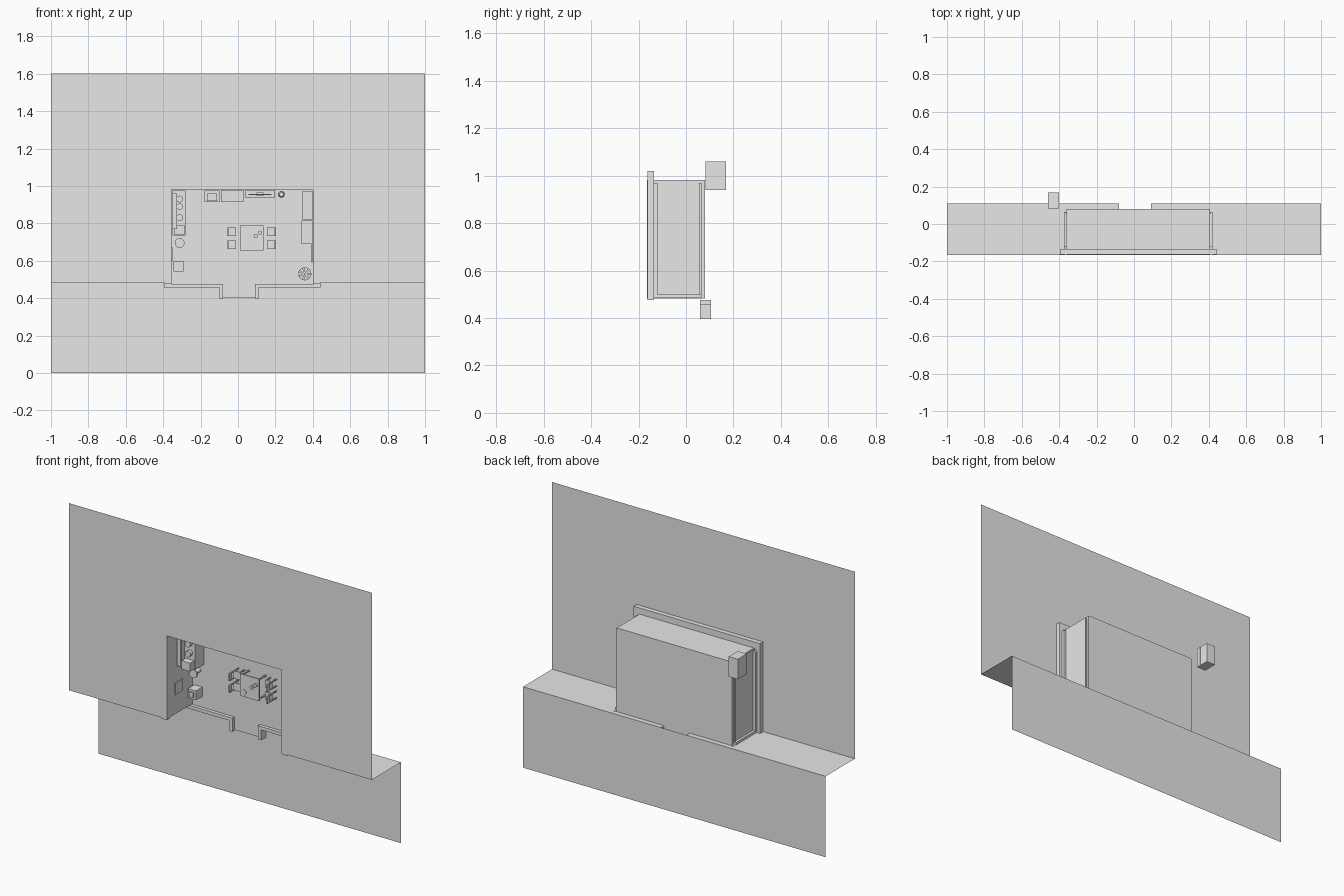
import bpy, bmesh, math
from mathutils import Matrix

cube = bpy.data.objects.get("Cube")
if cube:
    bpy.data.objects.remove(cube, do_unlink=True)

grey = bpy.data.materials.new("plain grey")
grey.use_nodes = True
grey.diffuse_color = (0.8, 0.8, 0.8, 1)
grey.node_tree.nodes["Principled BSDF"].inputs["Base Color"].default_value = (0.8, 0.8, 0.8, 1)

FLOOR = 0.08     # y of the room floor; furniture rises towards -y
FRONT = -0.165   # y of the upper sheet
BACK = 0.11      # y of the lower sheet
LEDGE = 0.483    # z of the step between the sheets


def finish(name, bm):
    mesh = bpy.data.meshes.new(name)
    bm.to_mesh(mesh)
    bm.free()
    mesh.materials.append(grey)
    obj = bpy.data.objects.new(name, mesh)
    bpy.context.collection.objects.link(obj)
    return obj


def sheet(name, outline):
    bm = bmesh.new()
    bm.faces.new([bm.verts.new(p) for p in outline])
    return finish(name, bm)


def box(name, x, y, z, turn=0):
    """Box from (low, high) pairs, turned about the y axis."""
    bm = bmesh.new()
    size = [abs(b - a) for a, b in (x, y, z)]
    mid = [(a + b) / 2 for a, b in (x, y, z)]
    bmesh.ops.create_cube(bm, size=1, matrix=Matrix.Translation(mid)
                          @ Matrix.Rotation(turn, 4, 'Y') @ Matrix.Diagonal((*size, 1)))
    return finish(name, bm)


def item(name, x, z, low, high, turn=0):
    """Box standing on the floor, between two heights."""
    return box(name, x, (FLOOR - high, FLOOR - low), z, turn)


def drum(name, x, z, low, high, r1, r2=None, sides=16):
    bm = bmesh.new()
    bmesh.ops.create_cone(bm, cap_ends=True, segments=sides, radius1=r1,
                          radius2=r1 if r2 is None else r2, depth=high - low,
                          matrix=Matrix.Translation((x, FLOOR - (low + high) / 2, z))
                          @ Matrix.Rotation(math.pi / 2, 4, 'X'))
    return finish(name, bm)


# Large stepped backdrop with the room opening
L, R, TOP = -0.355, 0.4, 0.98
sheet("upper_sheet", [(x, FRONT, z) for x, z in (
    (-1, LEDGE), (L, LEDGE), (L, TOP), (R, TOP), (R, LEDGE), (1, LEDGE), (1, 1.6), (-1, 1.6))])
sheet("lower_sheet", [(x, BACK, z) for x, z in ((-1, 0), (1, 0), (1, LEDGE), (-1, LEDGE))])
for side, edge, gap, door in (("right", -1, -0.37, -0.08), ("left", 1, 0.42, 0.09)):
    sheet(side + "_ledge", [(x, y, LEDGE) for x, y in (
        (edge, FRONT), (gap, FRONT), (gap, FLOOR), (door, FLOOR), (door, BACK), (edge, BACK))][::-edge])

# Room shell: floor, far wall, side walls with footings and rim
sheet("room_floor", [(x, FLOOR, z) for x, z in (
    (L, 0.46), (-0.1, 0.46), (-0.1, 0.4), (0.11, 0.4), (0.11, 0.46), (R, 0.46), (R, TOP), (L, TOP))])
box("far_wall", (L, R), (FRONT, FLOOR), (TOP, TOP + 0.003))
box("far_rim", (-0.395, 0.44), (FRONT + 0.002, -0.135), (TOP, 1.02))
for side, inner, s, out in (("right", L, -1, -0.395), ("left", R, 1, 0.44)):
    def span(a, b):
        return sorted((inner + s * a, inner + s * b))
    box(side + "_wall", span(0, 0.005), (FRONT, FLOOR), (LEDGE, TOP))
    box(side + "_rim", sorted((inner, out)), (FRONT + 0.002, -0.135), (0.476, 1.02))
    box(side + "_footing", span(0, 0.02), (-0.135, 0.065), (0.485, 0.5))
    box(side + "_post", span(0, 0.02), (-0.135, -0.12), (0.5, 0.97))
    box(side + "_skirting", span(0, 0.012), (0.055, 0.065), (0.5, 0.97))

# Low front wall with the entrance recess
for side, far, near in (("right", -0.395, -0.1), ("left", 0.44, 0.11)):
    inward = near + (0.02 if near < 0 else -0.02)
    box(side + "_low_wall", sorted((far, near)), (0.06, 0.105), (0.457, 0.477))
    box(side + "_entrance_wall", sorted((near, inward)), (0.06, 0.105), (0.395, 0.477))

# Outdoor unit behind the far corner
box("outdoor_unit", (-0.46, -0.4), (0.083, 0.168), (0.94, 1.06))
box("outdoor_unit_band", (-0.461, -0.399), (0.107, 0.111), (0.94, 1.06))

# Dining table with things on it
tx, tz = 0.073, 0.722
item("table_top", (tx - 0.063, tx + 0.063), (tz - 0.066, tz + 0.066), 0.068, 0.075)
for sx in (-1, 1):
    for sz in (-1, 1):
        x, z = tx + sx * 0.055, tz + sz * 0.058
        item("table_leg", (x - 0.004, x + 0.004), (z - 0.004, z + 0.004), 0, 0.068)
item("napkin", (0.022, 0.05), (0.67, 0.698), 0.075, 0.079, 0.6)
for x, z in ((0.095, 0.732), (0.118, 0.75)):
    drum("cup", x, z, 0.075, 0.092, 0.009, 0.011)

# Four chairs, backs away from the table
for s in (-1, 1):
    for z in (0.685, 0.755):
        x = tx + s * 0.105
        item("chair_seat", (x - 0.022, x + 0.022), (z - 0.023, z + 0.023), 0.04, 0.047)
        bx = x + s * 0.021
        item("chair_back", (bx - 0.003, bx + 0.003), (z - 0.023, z + 0.023), 0.065, 0.09)
        for dx in (-0.019, 0.019):
            for dz in (-0.02, 0.02):
                tall = 0.09 if dx * s > 0 else 0.04
                item("chair_leg", (x + dx - 0.003, x + dx + 0.003),
                     (z + dz - 0.003, z + dz + 0.003), 0, tall)

# Counter along the right wall
item("counter", (-0.35, -0.282), (0.735, 0.975), 0, 0.085)
item("wall_shelf", (-0.35, -0.325), (0.77, 0.96), 0.15, 0.157)
for z in (0.93, 0.89, 0.83):
    drum("counter_pot", -0.312, z, 0.085, 0.11, 0.016, 0.018)
item("appliance", (-0.342, -0.285), (0.74, 0.79), 0.085, 0.125)
drum("stool_base", -0.312, 0.695, 0, 0.05, 0.012)
drum("stool_seat", -0.312, 0.695, 0.05, 0.06, 0.026)
item("side_cabinet", (-0.345, -0.292), (0.542, 0.598), 0, 0.06)
item("side_cabinet_lid", (-0.333, -0.305), (0.555, 0.585), 0.06, 0.068)
item("wall_picture", (L, L + 0.005), (0.6, 0.67), 0.1, 0.17)

# Furniture along the far wall
item("armchair", (-0.178, -0.1), (0.915, 0.975), 0, 0.05)
item("armchair_cushion", (-0.165, -0.113), (0.92, 0.96), 0.05, 0.062)
item("sideboard", (-0.088, 0.025), (0.92, 0.975), 0, 0.075)
item("sideboard_top", (-0.092, 0.029), (0.915, 0.978), 0.075, 0.08)
item("media_bench", (0.04, 0.197), (0.935, 0.978), 0, 0.045)
item("screen", (0.055, 0.18), (0.952, 0.957), 0.055, 0.125)
item("screen_foot", (0.1, 0.135), (0.945, 0.965), 0.045, 0.055)
drum("lamp_base", 0.232, 0.955, 0, 0.008, 0.014)
drum("lamp_pole", 0.232, 0.955, 0.008, 0.12, 0.003, sides=8)
drum("lamp_shade", 0.232, 0.955, 0.12, 0.15, 0.018, 0.012)

# Furniture along the left wall
item("tall_cabinet", (0.346, 0.398), (0.82, 0.972), 0, 0.17)
item("tall_cabinet_shelf", (0.35, 0.398), (0.818, 0.85), 0.17, 0.176)
item("hob_counter", (0.34, 0.398), (0.69, 0.815), 0, 0.085)
for z in (0.73, 0.77):
    drum("hob_ring", 0.362, z, 0.085, 0.092, 0.013)
item("door_panel", (0.392, 0.399), (0.59, 0.69), 0, 0.19)

# Potted plant in the front corner
drum("plant_pot", 0.357, 0.53, 0, 0.045, 0.025, 0.035)
for i in range(7):
    a = i * math.tau / 7
    x, z = 0.357 + 0.02 * math.cos(a), 0.53 + 0.018 * math.sin(a)
    item("leaf", (x - 0.016, x + 0.016), (z - 0.005, z + 0.005), 0.045, 0.085, -a)
